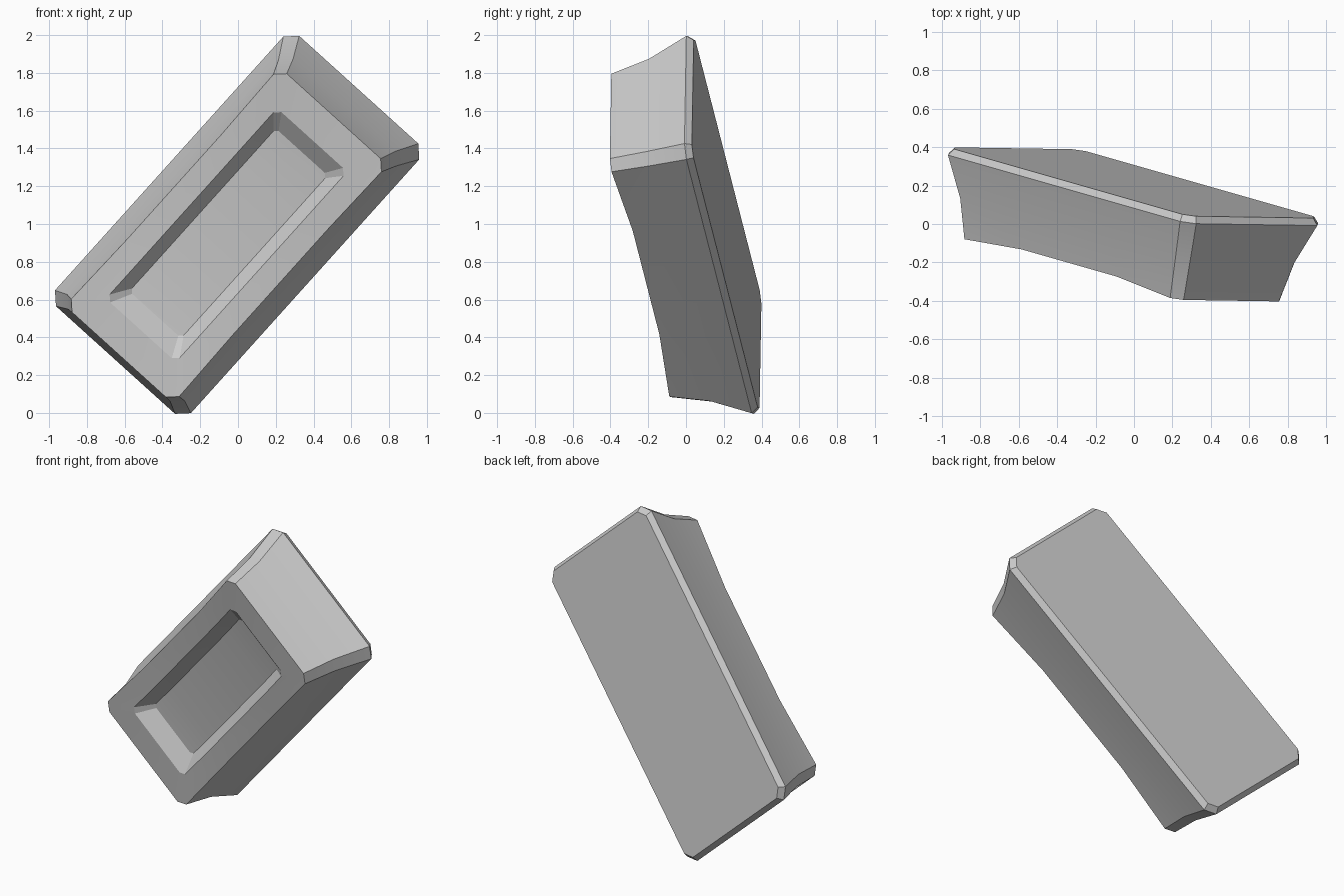
import bpy, bmesh, math
from mathutils import Vector

if "Cube" in bpy.data.objects:
    bpy.data.objects.remove(bpy.data.objects["Cube"])

# Local frame of the tilted block: u = length, v = width, n = towards the front
U = Vector((1.26, -0.36, 1.40)).normalized()
V = Vector((0.66, -0.01, -0.60))
V = (V - U * V.dot(U)).normalized()
N = V.cross(U)
CENTRE = Vector((0, 0.215, 1.0))

bm = bmesh.new()


def ring(hu, hv, c, n, k=0.375, sag=0.0, pinch=0.0):
    """Corner-cut rectangle with two extra points on each long side, which dip by sag."""
    a = hv - pinch
    half = [(hu, c - hv), (hu, hv - c), (hu - c, hv), (k, a), (-k, a), (c - hu, hv)]
    pts = half + [(-u, -v) for u, v in half]
    return [bm.verts.new(CENTRE + U * u + V * v + N * (n - (sag if i % 6 in (3, 4) else 0)))
            for i, (u, v) in enumerate(pts)]


rings = [
    ring(0.955, 0.462, 0.05, 0.0),                              # back face
    ring(0.98, 0.485, 0.06, 0.035),                             # widest rim
    ring(0.907, 0.420, 0.055, 0.25),                            # hollowed sides
    ring(0.865, 0.385, 0.05, 0.46, sag=0.03, pinch=0.008),      # front edge
    ring(0.69, 0.25, 0.03, 0.45, k=0.40, sag=0.02),             # recess rim
    ring(0.59, 0.185, 0.02, 0.375, k=0.38, sag=0.02),           # recess floor
]
for a, b in zip(rings, rings[1:]):
    for i in range(12):
        j = (i + 1) % 12
        bm.faces.new((a[i], a[j], b[j], b[i]))

# Back cap and three-part curved recess floor
bm.faces.new(rings[0])
floor = rings[-1]
for ids in ((10, 11, 0, 1, 2, 3), (3, 4, 9, 10), (4, 5, 6, 7, 8, 9)):
    bm.faces.new([floor[i] for i in ids])
bmesh.ops.recalc_face_normals(bm, faces=bm.faces)

mesh = bpy.data.meshes.new("recessed_block")
bm.to_mesh(mesh)
bm.free()
block = bpy.data.objects.new("recessed_block", mesh)
bpy.context.collection.objects.link(block)
bpy.context.view_layer.objects.active = block
block.select_set(True)
bpy.ops.object.shade_smooth_by_angle(angle=math.radians(22))
